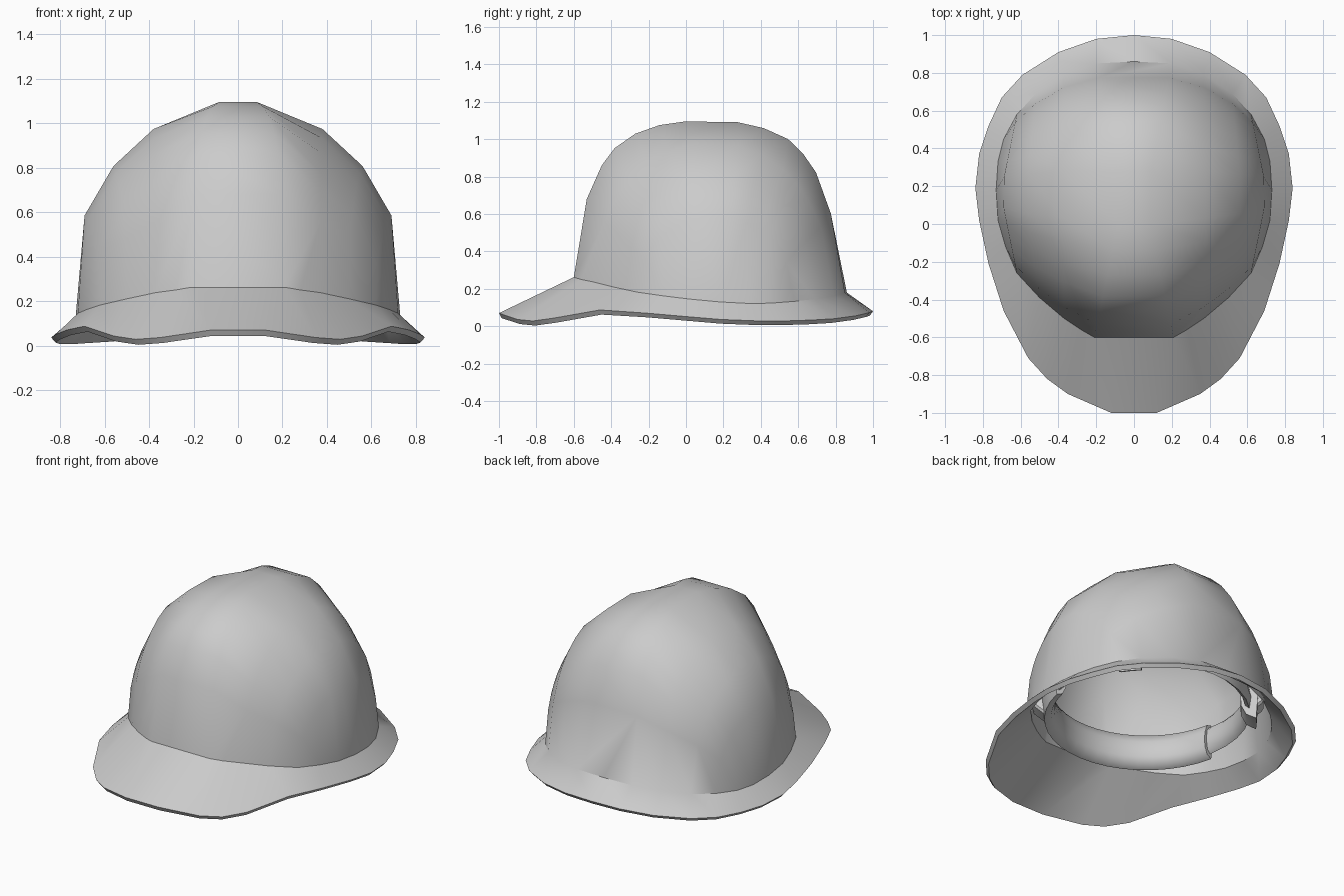
import bpy, bmesh, math
from mathutils import Matrix, Vector

if "Cube" in bpy.data.objects:
    bpy.data.objects.remove(bpy.data.objects["Cube"])


def make_object(name, bm, angle=35, thickness=0):
    bmesh.ops.recalc_face_normals(bm, faces=bm.faces)
    mesh = bpy.data.meshes.new(name)
    bm.to_mesh(mesh)
    bm.free()
    ob = bpy.data.objects.new(name, mesh)
    bpy.context.collection.objects.link(ob)
    bpy.ops.object.select_all(action='DESELECT')
    bpy.context.view_layer.objects.active = ob
    ob.select_set(True)
    if thickness:
        mod = ob.modifiers.new("thickness", 'SOLIDIFY')
        mod.thickness = thickness
        mod.offset = -1
        bpy.ops.object.modifier_apply(modifier=mod.name)
    bpy.ops.object.shade_smooth_by_angle(angle=math.radians(angle))
    return ob


def bridge(bm, a, b):
    n = len(a)
    for i in range(n):
        j = (i + 1) % n
        bm.faces.new((a[i], a[j], b[j], b[i]))


def mirrored(half):
    # first point lies on the centre line, the rest are copied to -x
    return half + [(-x, y, z) for x, y, z in reversed(half[1:])]


# Brim: wavy outer edge joined to the seam at the foot of the crown
brim_pts = mirrored([
    (0, 1.0, .08), (.2, .98, .073), (.4, .91, .056), (.59, .79, .04),
    (.70, .67, .033), (.77, .52, .028), (.82, .37, .029), (.84, .19, .036),
    (.82, .02, .05), (.77, -.21, .07), (.69, -.46, .087), (.56, -.71, .043),
    (.46, -.82, .028), (.35, -.90, .036), (.12, -1.0, .07)])
seam_pts = mirrored([
    (0, .86, .18), (.2, .85, .178), (.37, .79, .162), (.52, .69, .145),
    (.62, .58, .133), (.69, .45, .123), (.72, .33, .122), (.73, .18, .13),
    (.72, .02, .145), (.68, -.12, .162), (.62, -.26, .182), (.50, -.39, .21),
    (.37, -.50, .238), (.28, -.56, .25), (.21, -.60, .262)])
bm = bmesh.new()
brim = [bm.verts.new(p) for p in brim_pts]
seam = [bm.verts.new(p) for p in seam_pts]
bridge(bm, brim, seam)

# Crown: arches running front to back over the head
# arch profile: (share of the length, share of the height)
arch = [(.048, .505), (.103, .72), (.15, .83), (.227, .923), (.316, .977), (.412, 1),
        (.605, .995), (.70, .96), (.79, .895), (.845, .81), (.893, .70), (.948, .46)]


def make_arch(front, back, peak_x, peak_z, roundness):
    a, b = front.co, back.co
    row = [front]
    for s, h in arch:
        w = min(1, (1 - abs(2 * s - 1)) / .81)
        end = a if s < .5 else b
        circle = math.sqrt(1 - (2 * s - 1) ** 2)
        h += (min(circle, h) - h) * roundness
        base = a.z + (b.z - a.z) * s
        row.append(bm.verts.new((end.x + (peak_x - end.x) * w, a.y + (b.y - a.y) * s,
                                 base + (peak_z - base) * h)))
    return row + [back]


# seam index at front and back, peak x, peak z, roundness
specs = [(10, 4, .69, .59, .8), (11, 3, .56, .815, .8), (12, 2, .38, .985, .95),
         (14, 1, .085, 1.095, 0)]
arches = [make_arch(seam[f], seam[b], x, z, r) for f, b, x, z, r in specs]
arches += [make_arch(seam[29 - f], seam[29 - b], -x, z, r) for f, b, x, z, r in reversed(specs)]
extra_front = {2: seam[13], 4: seam[16]}
for k, (a, b) in enumerate(zip(arches, arches[1:])):
    last = len(a) - 2
    for i in range(last + 1):
        face = [a[i], a[i + 1], b[i + 1], b[i]]
        if i == 0 and k in extra_front:
            face.append(extra_front[k])
        if i == last and k == 3:
            face.insert(2, seam[0])
        bm.faces.new(face)

# Side walls between the outermost arches and the seam
for row, low in ((arches[0], seam[10:3:-1]), (arches[-1], seam[19:26])):
    i = j = 0
    while True:
        can_i, can_j = i < len(row) - 2, j < len(low) - 2
        if i == 0 and j == 0:
            bm.faces.new((row[0], row[1], low[1]))
            i = j = 1
        elif can_i and (not can_j or row[i + 1].co.y < low[j + 1].co.y):
            bm.faces.new((row[i], row[i + 1], low[j]))
            i += 1
        elif can_j:
            bm.faces.new((row[i], low[j + 1], low[j]))
            j += 1
        else:
            bm.faces.new((row[i], row[-1], low[j]))
            break
make_object("shell", bm, 40, .03)


# Headband parts: a cross-section swept round an oval
def oval(t, offset=0):
    return Vector(((.605 + offset) * math.cos(t), .13 + (.615 + offset) * math.sin(t), 0))


def sweep(name, profile, start, end, steps):
    closed = end - start == 360
    bm = bmesh.new()
    rows = []
    for i in range(steps if closed else steps + 1):
        t = math.radians(start + (end - start) * i / steps)
        rows.append([bm.verts.new(oval(t, r) + Vector((0, 0, z))) for r, z in profile])
    for a, b in zip(rows, rows[1:] + rows[:1] if closed else rows[1:]):
        bridge(bm, a, b)
    if not closed:
        bm.faces.new(rows[0])
        bm.faces.new(rows[-1])
    return make_object(name, bm, 50)


sweep("headband", [(0, .20), (-.025, .22), (-.035, .28), (-.03, .35), (-.01, .375), (.01, .28)],
      0, 360, 32)
sweep("sweat_pad", [(.01, .17), (-.03, .185), (-.05, .23), (-.055, .28), (-.05, .33),
                    (-.03, .385), (.01, .40), (.025, .28)], 192, 348, 18)

# Sleeves wrapped round the back of the headband
sleeve = [(.04, .13), (-.02, .16), (-.05, .22), (-.055, .29), (-.045, .36), (.01, .395), (.05, .28)]
sweep("sleeve_right", sleeve, 34, 46, 2)
sweep("sleeve_left", sleeve, 134, 146, 2)

# Clips joining the headband to the shell
for name, deg in (("back_right", 40), ("back_left", 140), ("front_left", 222), ("front_right", 318)):
    t = math.radians(deg)
    bm = bmesh.new()
    bmesh.ops.create_cube(bm, size=1)
    bmesh.ops.scale(bm, vec=(.08, .12, .20), verts=bm.verts)
    for v in bm.verts:
        if v.co.x > 0:
            v.co.z = v.co.z * .6 + .03
    bmesh.ops.bevel(bm, geom=bm.edges[:], offset=.012, segments=1, affect='EDGES')
    bmesh.ops.transform(bm, verts=bm.verts, matrix=Matrix.Translation(
        oval(t, .04) + Vector((0, 0, .28))) @ Matrix.Rotation(t, 4, 'Z'))
    make_object("clip_" + name, bm, 30)
